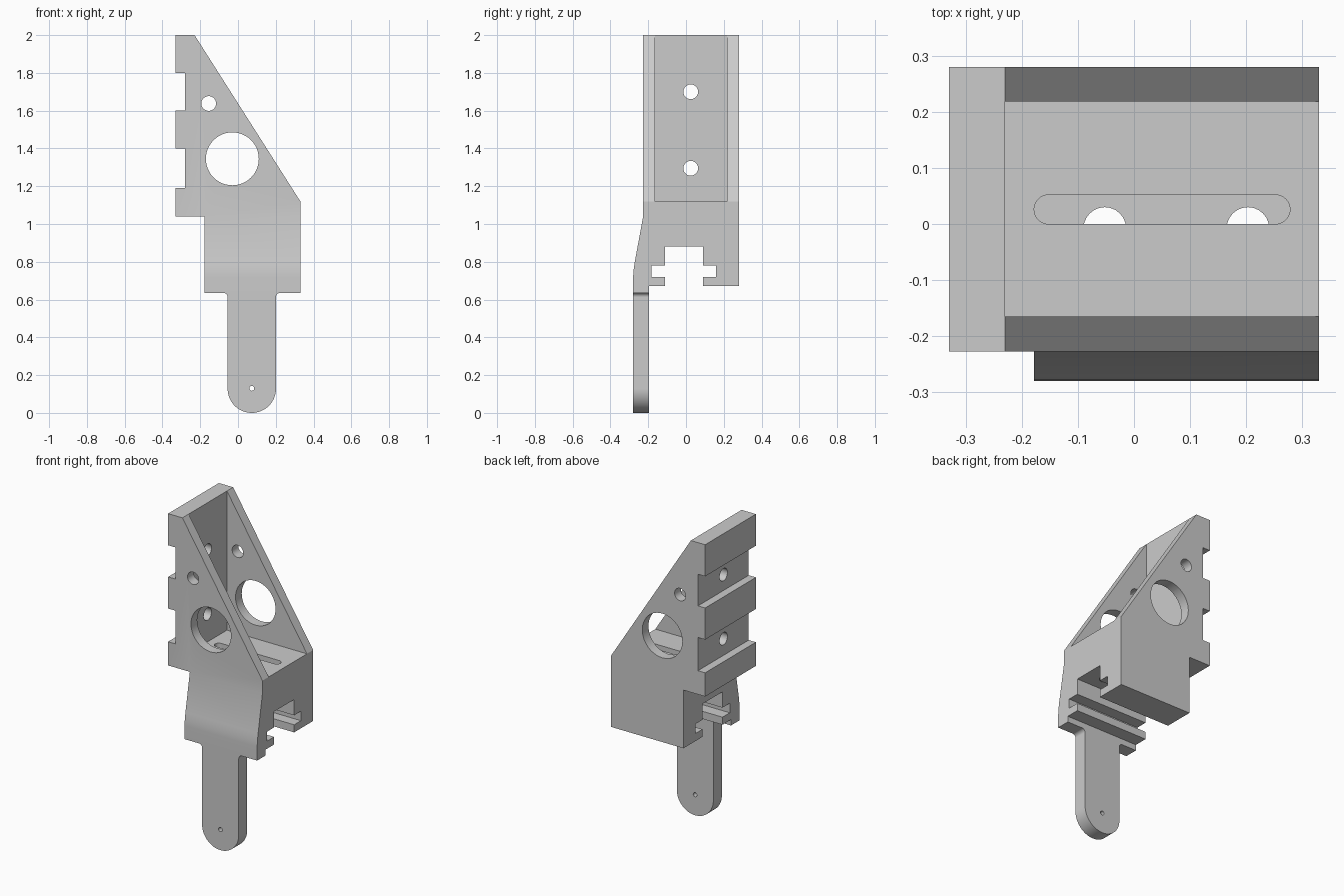
import bpy, bmesh
from math import cos, sin, pi, radians
from mathutils import Vector

if "Cube" in bpy.data.objects:
    bpy.data.objects.remove(bpy.data.objects["Cube"])

grey = bpy.data.materials.new("plain grey")
grey.use_nodes = True
colour = (0.6, 0.6, 0.6, 1)
grey.diffuse_color = colour
grey.node_tree.nodes["Principled BSDF"].inputs["Base Color"].default_value = colour


def arc(cx, cy, r, start, end, steps):
    """Points on an arc, angles in degrees."""
    angles = [radians(start + (end - start) * i / steps) for i in range(steps + 1)]
    return [(cx + r * cos(a), cy + r * sin(a)) for a in angles]


def circle(cx, cy, r, steps=48):
    return arc(cx, cy, r, 0, 360, steps)[:-1]


def prism(name, points, axis, low, high):
    """Extrude a closed 2D profile along one axis."""
    def place(p, t):
        return {"x": (t, *p), "y": (p[0], t, p[1]), "z": (*p, t)}[axis]
    bm = bmesh.new()
    face = bm.faces.new([bm.verts.new(place(p, low)) for p in points])
    grown = bmesh.ops.extrude_face_region(bm, geom=[face])["geom"]
    shift = Vector(place((0, 0), high - low))
    bmesh.ops.translate(bm, vec=shift, verts=[g for g in grown if isinstance(g, bmesh.types.BMVert)])
    bmesh.ops.recalc_face_normals(bm, faces=bm.faces[:])
    mesh = bpy.data.meshes.new(name)
    bm.to_mesh(mesh)
    bm.free()
    mesh.materials.append(grey)
    obj = bpy.data.objects.new(name, mesh)
    bpy.context.collection.objects.link(obj)
    return obj


def combine(target, tool, operation):
    """Apply a boolean and remove the tool."""
    mod = target.modifiers.new("boolean", "BOOLEAN")
    mod.operation, mod.solver, mod.object = operation, "EXACT", tool
    bpy.context.view_layer.objects.active = target
    bpy.ops.object.modifier_apply(modifier=mod.name)
    bpy.data.objects.remove(tool)


# Triangular upper frame with two grooves in its back edge
LEFT, RIGHT, SPINE, STEP = -0.33, 0.33, -0.23, -0.178
FRONT, BACK, FLOOR, LEDGE = -0.227, 0.28, 1.12, 1.04
frame = [(SPINE, 2), (RIGHT, FLOOR), (RIGHT, LEDGE), (LEFT, LEDGE)]
for low, high in ((1.19, 1.4), (1.6, 1.8)):
    frame += [(LEFT, low), (-0.28, low), (-0.28, high), (LEFT, high)]
frame.append((LEFT, 2))
bracket = prism("bracket", frame, "y", FRONT, BACK)

# Lower block with a T slot and a gently bent front
block = [(FRONT, LEDGE), (-0.271, 0.80), (-0.275, 0.775), (-0.278, 0.75), (-0.28, 0.72),
         (-0.28, 0.635), (-0.195, 0.635), (-0.195, 0.672), (-0.11, 0.672), (-0.11, 0.72),
         (-0.183, 0.72), (-0.183, 0.78), (-0.11, 0.78), (-0.11, 0.88),
         (0.09, 0.88), (0.09, 0.78), (0.158, 0.78), (0.158, 0.72),
         (0.09, 0.72), (0.09, 0.672), (BACK, 0.672), (BACK, LEDGE)]
combine(bracket, prism("clamp_block", block, "x", STEP, RIGHT), "UNION")

# Round-ended tongue with filleted shoulders
mid, half, fillet = 0.073, 0.128, 0.022
tongue = arc(mid, half, half, 180, 360, 32)
tongue += arc(mid + half + fillet, 0.635 - fillet, fillet, 180, 90, 6)
tongue += arc(mid - half - fillet, 0.635 - fillet, fillet, 90, 0, 6)
combine(bracket, prism("tongue", tongue, "y", -0.28, -0.195), "UNION")

# Open pocket between the two side walls
pocket = [(SPINE, -0.165), (0.5, -0.165), (0.5, 0.218), (SPINE, 0.218)]
combine(bracket, prism("pocket", pocket, "z", FLOOR, 2.2), "DIFFERENCE")

# Holes through the side walls, back wall and tongue
for x, z, r in ((-0.155, 1.638, 0.039), (-0.03, 1.345, 0.14)):
    combine(bracket, prism("side_hole", circle(x, z, r), "y", -0.4, 0.4), "DIFFERENCE")
for z in (1.295, 1.7):
    combine(bracket, prism("back_hole", circle(0.025, z, 0.039), "x", -0.4, -0.2), "DIFFERENCE")
combine(bracket, prism("pin_hole", circle(mid, 0.13, 0.013, 24), "y", -0.4, -0.1), "DIFFERENCE")

# Long slot in the pocket floor, meeting two holes from the T slot
slot = arc(0.252, 0.026, 0.026, -90, 90, 16) + arc(-0.152, 0.026, 0.026, 90, 270, 16)
combine(bracket, prism("floor_slot", slot, "z", 1.0, 1.2), "DIFFERENCE")
for x in (-0.052, 0.203):
    combine(bracket, prism("bolt_hole", circle(x, -0.008, 0.038, 24), "z", 0.8, 1.02), "DIFFERENCE")

# Smooth curves, crisp corners
bpy.ops.object.select_all(action="DESELECT")
bracket.select_set(True)
bpy.context.view_layer.objects.active = bracket
bpy.ops.object.shade_smooth_by_angle(angle=radians(30))
weighted = bracket.modifiers.new("weighted normals", "WEIGHTED_NORMAL")
weighted.keep_sharp = True
